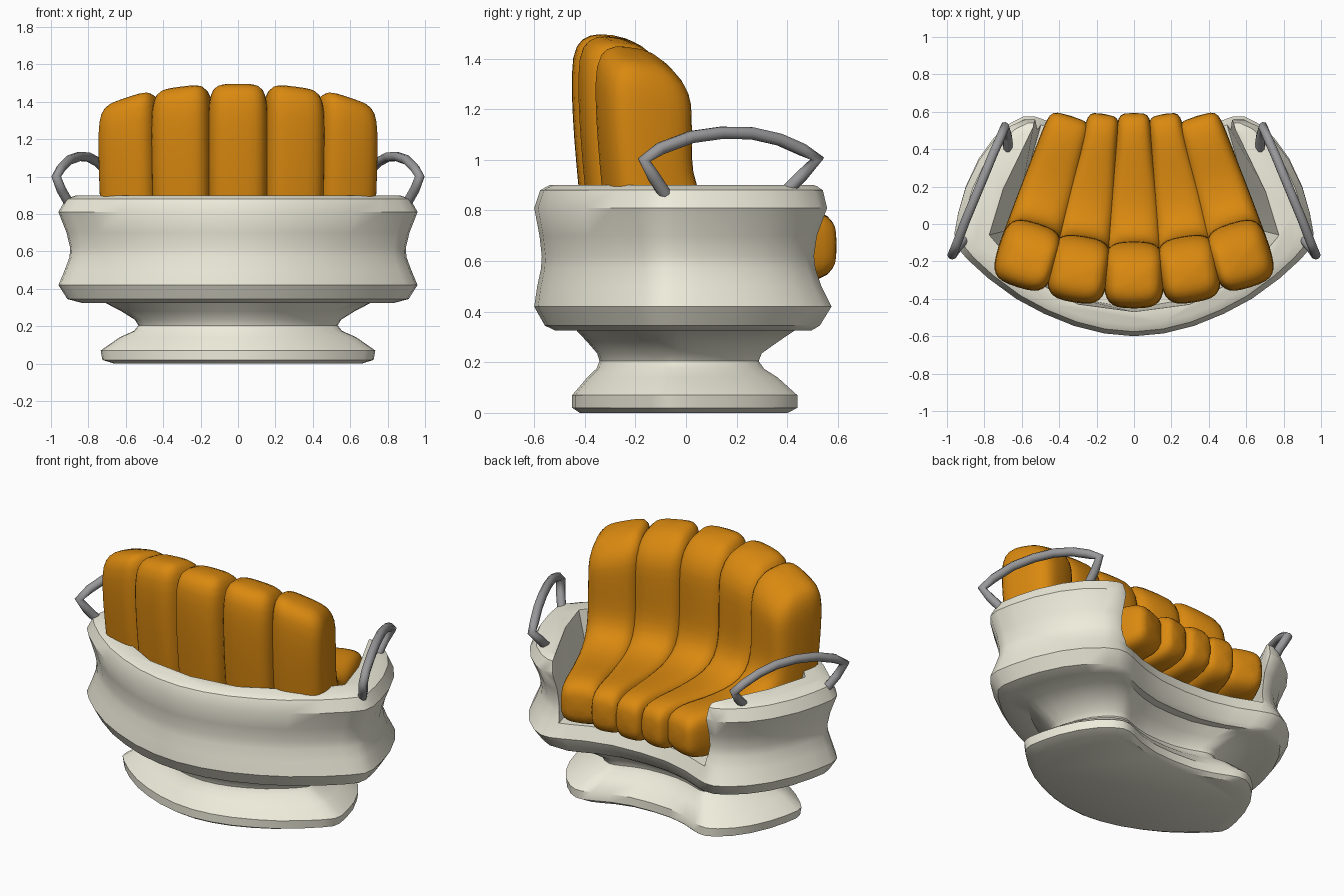
import bpy, bmesh, math
from mathutils import Vector

if "Cube" in bpy.data.objects:
    bpy.data.objects.remove(bpy.data.objects["Cube"])


def material(name, color):
    m = bpy.data.materials.new(name)
    m.diffuse_color = (*color, 1)
    m.use_nodes = True
    m.node_tree.nodes["Principled BSDF"].inputs["Base Color"].default_value = m.diffuse_color
    return m


def loft(name, rings, mat=None):
    """Skin a list of equal-length point rings and cap both ends."""
    bm = bmesh.new()
    loops = [[bm.verts.new(p) for p in ring] for ring in rings]
    n = len(loops[0])
    for a, b in zip(loops, loops[1:]):
        for i in range(n):
            j = (i + 1) % n
            bm.faces.new((a[i], a[j], b[j], b[i]))
    bm.faces.new(loops[0][::-1])
    bm.faces.new(loops[-1])
    bmesh.ops.recalc_face_normals(bm, faces=bm.faces)
    me = bpy.data.meshes.new(name)
    bm.to_mesh(me)
    bm.free()
    ob = bpy.data.objects.new(name, me)
    bpy.context.collection.objects.link(ob)
    if mat:
        me.materials.append(mat)
    return ob


def activate(ob):
    bpy.ops.object.select_all(action='DESELECT')
    ob.select_set(True)
    bpy.context.view_layer.objects.active = ob


def smooth(ob, deg):
    activate(ob)
    bpy.ops.object.shade_smooth_by_angle(angle=math.radians(deg))


def mirrored(half):
    """Complete a right-half outline whose ends may lie on x = 0."""
    return half + [(-x, y) for x, y in reversed(half) if x > 0]


cream = material("cream_shell", (0.86, 0.84, 0.71))
orange = material("orange_upholstery", (0.70, 0.25, 0.005))
grey = material("grey_metal", (0.32, 0.32, 0.33))

# Shell and pedestal: one plan outline scaled through a waisted profile
plan = mirrored([(0, -.6), (.16, -.585), (.32, -.545), (.48, -.48), (.63, -.4), (.78, -.29),
                 (.89, -.19), (.95, -.12), (.96, -.05), (.94, .06), (.9, .2), (.83, .35),
                 (.75, .46), (.66, .54), (.59, .575), (.53, .575), (.46, .55), (.34, .5),
                 (.18, .46), (0, .45)])
# x scale, back-side y scale, seat-side y scale, z
profile = [(.69, .7, .7, 0), (.755, .75, .765, .02), (.765, .75, .765, .07),
           (.66, .65, .63, .14), (.58, .59, .535, .175), (.555, .57, .5, .205),
           (.575, .585, .52, .235), (.65, .65, .63, .28), (.74, .72, .745, .325),
           (.87, .86, .86, .325), (.95, .93, .92, .345), (1, 1, 1, .42), (.965, .98, .93, .5),
           (.938, .955, .89, .57), (.935, .95, .88, .62), (.955, .965, .9, .7),
           (1, 1, .97, .81), (.96, .96, .94, .88), (.9, .9, .89, .9)]
shell = loft("shell", [[(x * sx, y * (sb if y < 0 else sf), z) for x, y in plan]
                       for sx, sb, sf, z in profile], cream)

# Seat trough cut out of the shell, open to the seat side, with sloping walls
top = mirrored([(0, -.47), (.3, -.43), (.6, -.27), (.78, -.06), (.71, .17), (.54, .52), (.5, .8)])
low = mirrored([(0, -.45), (.3, -.4), (.55, -.26), (.66, -.03), (.6, .17), (.5, .52), (.49, .8)])
cutter = loft("trough_cutter", [[(x, y, .5) for x, y in low], [(x, y, .92) for x, y in top]], cream)
cutter.hide_render = True
cut = shell.modifiers.new("trough", 'BOOLEAN')
cut.object = cutter
cut.operation = 'DIFFERENCE'
cut.solver = 'EXACT'
activate(shell)
bpy.ops.object.modifier_apply(modifier=cut.name)
bpy.data.objects.remove(cutter)
smooth(shell, 35)


# Cushions: L-shaped padded rolls fanning out towards the back
def cushion(name, back, front, wb, wf, height, tilt=0):
    b, f = Vector((*back, 0)), Vector((*front, 0))
    length = (f - b).length
    d = (f - b).normalized()
    side = Vector((d.y, -d.x, 0))
    e = length
    # outer s, z, inner s, z, width factor
    stations = [(-.07, 1.5, .03, 1.49, .6), (-.14, 1.485, .12, 1.435, .9),
                (-.18, 1.42, .18, 1.34, 1.03), (-.18, 1.25, .185, 1.24, 1.05),
                (-.17, 1.08, .185, 1.08, 1.05), (-.155, .92, .185, .96, 1.05),
                (-.135, .7, .22, .86, 1.05), (-.07, .58, .32, .81, 1.05),
                (.07, .52, .46, .80, 1.05), (e - .25, .51, e - .22, .805, 1.05),
                (e - .08, .51, e - .08, .81, 1.05), (e + .01, .54, e + .01, .785, 1),
                (e + .035, .6, e + .035, .725, .7)]
    rings = []
    for so, zo, si, zi, k in stations:
        zo, zi = [z if z < .9 else .9 + (z - .9) * height for z in (zo, zi)]
        po, pi = b + d * so + Vector((0, 0, zo)), b + d * si + Vector((0, 0, zi))
        mid, half = (po + pi) / 2, (pi - po) / 2
        t = min(max((so + si) / 2 / length, 0), 1)
        w = (wb + (wf - wb) * t) * k / 2
        ring = []
        for i in range(16):
            a = math.tau * (i + .5) / 16
            c, s = math.cos(a), math.sin(a)
            u = math.copysign(abs(c) ** .55, c)
            v = math.copysign(abs(s) ** .6, s)
            p = mid + side * u * w + half * v
            # slope the crown of the outer cushions down to the sides
            p.z -= tilt * u * k * min(max((p.z - 1) / .3, 0), 1)
            ring.append(p)
        rings.append(ring)
    ob = loft(name, rings, orange)
    ob.modifiers.new("soften", 'SUBSURF').levels = 1
    ob.modifiers["soften"].render_levels = 1
    smooth(ob, 180)


cushion("cushion_middle", (0, -.275), (0, .56), .315, .175, 1)
for s, tag in ((1, "right"), (-1, "left")):
    cushion("cushion_inner_" + tag, (.295 * s, -.245), (.165 * s, .555), .315, .175, .975, .02 * s)
    cushion("cushion_outer_" + tag, (.57 * s, -.17), (.345 * s, .545), .315, .235, .88, .05 * s)

# Arm handles: swept metal bars arching over each arm
path = [(.905, -.08, .86), (.945, -.125, .93), (.972, -.165, 1), (.945, -.1, 1.045),
        (.9, .02, 1.09), (.85, .14, 1.107), (.8, .26, 1.105), (.755, .37, 1.08),
        (.715, .46, 1.04), (.69, .52, 1.005), (.675, .46, .94), (.675, .39, .87)]
for s, tag in ((1, "right"), (-1, "left")):
    cu = bpy.data.curves.new("handle_" + tag, 'CURVE')
    cu.dimensions = '3D'
    cu.bevel_depth = .026
    cu.bevel_resolution = 2
    cu.use_fill_caps = True
    sp = cu.splines.new('POLY')
    sp.points.add(len(path) - 1)
    for p, (x, y, z) in zip(sp.points, path):
        p.co = (x * s, y, z, 1)
    sp.use_smooth = True
    cu.materials.append(grey)
    bpy.context.collection.objects.link(bpy.data.objects.new("handle_" + tag, cu))
